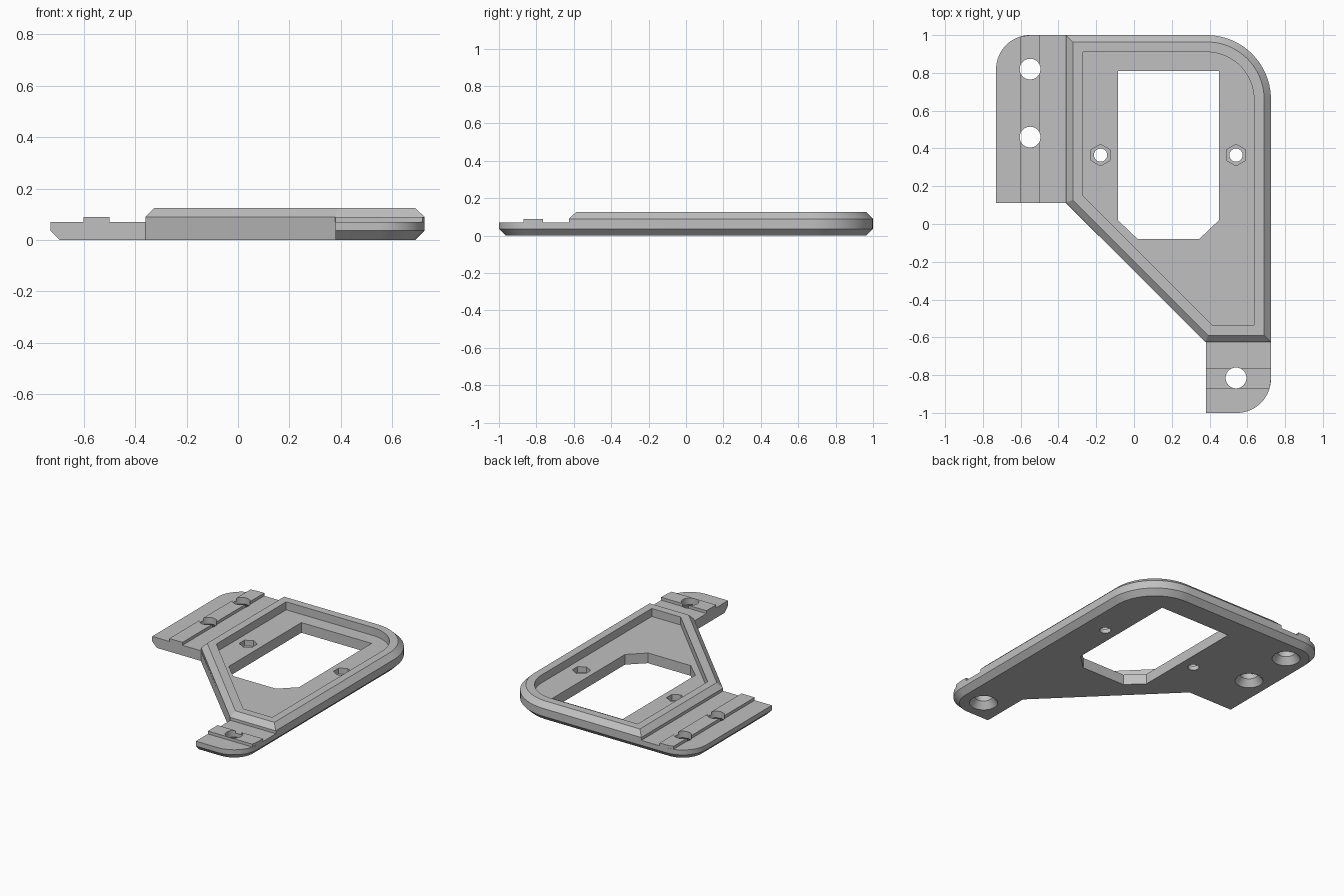
import bpy, bmesh
from math import pi, cos, sin, sqrt, radians

cube = bpy.data.objects.get("Cube")
if cube:
    bpy.data.objects.remove(cube, do_unlink=True)

grey = bpy.data.materials.new("matte grey")
grey.use_nodes = True
COLOUR = (0.53, 0.53, 0.53, 1)
grey.diffuse_color = COLOUR
grey.node_tree.nodes["Principled BSDF"].inputs["Base Color"].default_value = COLOUR

LEFT, RIGHT, BACK, FRONT = -0.73, 0.725, 1.0, -1.0
SHELF, STEP, RIM, BEVEL = 0.07, 0.09, 0.125, 0.036


def arc(cx, cy, r, start, end, steps=20):
    return [(cx + r * cos(start + (end - start) * k / steps),
             cy + r * sin(start + (end - start) * k / steps)) for k in range(steps + 1)]


def circle(cx, cy, r, n=40, turn=0):
    return [(cx + r * cos(turn + 2 * pi * k / n), cy + r * sin(turn + 2 * pi * k / n))
            for k in range(n)]


def loft(name, levels, caps=True):
    """Join matching outlines, given as (points, z), into one surface."""
    bm = bmesh.new()
    rings = [[bm.verts.new((x, y, z)) for x, y in pts] for pts, z in levels]
    n = len(rings[0])
    for a, b in zip(rings, rings[1:]):
        for k in range(n):
            j = (k + 1) % n
            bm.faces.new((a[k], a[j], b[j], b[k]))
    if caps:
        bm.faces.new(rings[0][::-1])
        bm.faces.new(rings[-1])
        bmesh.ops.recalc_face_normals(bm, faces=bm.faces)
    mesh = bpy.data.meshes.new(name)
    bm.to_mesh(mesh)
    bm.free()
    mesh.materials.append(grey)
    ob = bpy.data.objects.new(name, mesh)
    bpy.context.collection.objects.link(ob)
    return ob


def select(ob):
    bpy.ops.object.select_all(action='DESELECT')
    ob.select_set(True)
    bpy.context.view_layer.objects.active = ob


def cut(target, cutters):
    select(target)
    for c in cutters:
        mod = target.modifiers.new("cut", 'BOOLEAN')
        mod.operation, mod.solver, mod.object = 'DIFFERENCE', 'EXACT', c
        bpy.ops.object.modifier_apply(modifier=mod.name)


def plate_outline(i):
    """Counter-clockwise plan; only the outer sides move in by i."""
    return ([(-0.36, 0.11), (0.38, -0.625), (0.38, FRONT + i)]
            + arc(RIGHT - 0.18, FRONT + 0.18, 0.18 - i, -pi / 2, 0)
            + arc(RIGHT - 0.34, BACK - 0.34, 0.34 - i, 0, pi / 2)
            + arc(LEFT + 0.18, BACK - 0.18, 0.18 - i, pi / 2, pi)
            + [(LEFT + i, 0.11)])


def rim_outline(i):
    """Plan of the raised rim, every side moved in by i."""
    diagonal = -0.247 + sqrt(2) * i
    x, y = -0.36 + i, -0.625 + i
    return ([(x, diagonal - x), (diagonal - y, y), (RIGHT - i, y)]
            + arc(RIGHT - 0.34, BACK - 0.34, 0.34 - i, 0, pi / 2)
            + [(x, BACK - i)])


# Base plate with a bevelled lower edge
plate = loft("base_plate", [(plate_outline(BEVEL), 0), (plate_outline(0), BEVEL),
                            (plate_outline(0), SHELF)])

# Raised rim around the pocket
rim = loft("raised_rim", [(rim_outline(0), SHELF), (rim_outline(0), STEP),
                          (rim_outline(BEVEL), RIM), (rim_outline(0.09), RIM),
                          (rim_outline(0.09), SHELF)], caps=False)

# Raised strips across the mounting tabs
side_plan = [(-0.6, 0.11), (-0.5, 0.11), (-0.5, BACK), (-0.55, BACK), (-0.6, 0.993)]
front_plan = [(0.38, -0.87), (0.718, -0.87), (RIGHT, -0.82), (RIGHT, -0.765), (0.38, -0.765)]
side_strip = loft("side_tab_strip", [(side_plan, SHELF), (side_plan, STEP)])
front_strip = loft("front_tab_strip", [(front_plan, SHELF), (front_plan, STEP)])

# Large window with two clipped corners
window = [(-0.085, 0.02), (0.02, -0.08), (0.345, -0.08), (0.45, 0.02), (0.45, 0.81), (-0.085, 0.81)]
plate_cutters = [loft("window_cutter", [(window, -0.1), (window, 0.2)])]

# Small bolt holes with hexagonal nut pockets
for x in (-0.177, 0.54):
    bolt, nut = circle(x, 0.365, 0.035), circle(x, 0.365, 0.057, 6, pi / 6)
    plate_cutters += [loft("bolt_cutter", [(bolt, -0.1), (bolt, 0.2)]),
                      loft("nut_cutter", [(nut, 0.03), (nut, 0.2)])]

# Screw holes, countersunk from below
screws = []
for x, y in ((-0.55, 0.82), (-0.55, 0.46), (0.54, -0.815)):
    screws.append(loft("screw_cutter", [(circle(x, y, 0.095), -0.01), (circle(x, y, 0.055), 0.045),
                                        (circle(x, y, 0.055), 0.2)]))

cut(plate, plate_cutters + screws)
cut(side_strip, screws[:2])
cut(front_strip, screws[2:])
for c in plate_cutters + screws:
    bpy.data.objects.remove(c, do_unlink=True)

for ob in (plate, rim, side_strip, front_strip):
    select(ob)
    bpy.ops.object.shade_smooth_by_angle(angle=radians(25))
